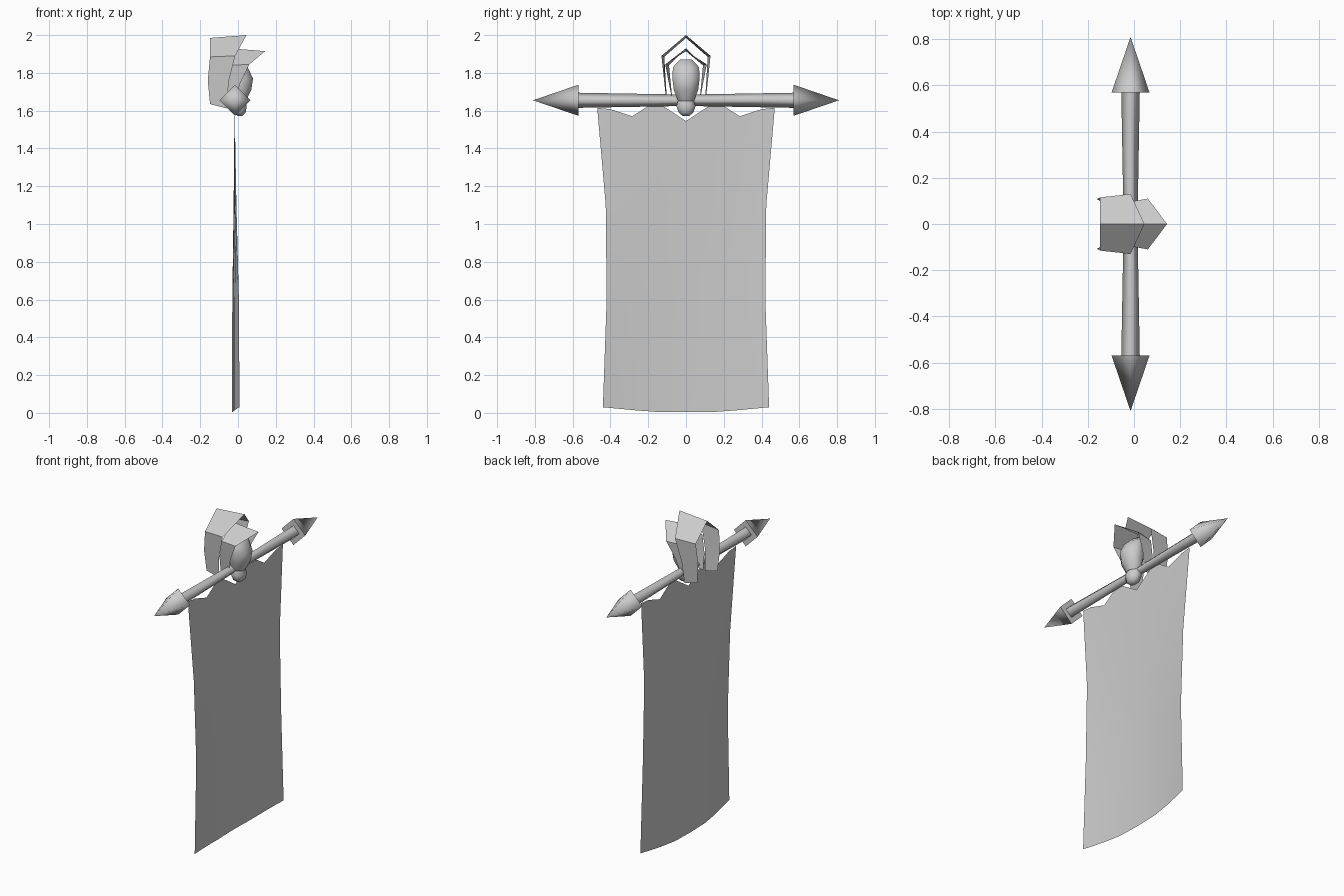
import bpy, bmesh, math

cube = bpy.data.objects.get("Cube")
if cube:
    bpy.data.objects.remove(cube, do_unlink=True)

grey = bpy.data.materials.new("pale_grey")
grey.use_nodes = True
grey.diffuse_color = (0.6, 0.6, 0.6, 1)
grey.node_tree.nodes["Principled BSDF"].inputs["Base Color"].default_value = (0.6, 0.6, 0.6, 1)

AXIS_X, AXIS_Z = -0.015, 1.655


def finish(name, bm, angle=None):
    """Turn a bmesh into a named grey object, optionally smooth shaded."""
    bmesh.ops.recalc_face_normals(bm, faces=bm.faces)
    mesh = bpy.data.meshes.new(name)
    bm.to_mesh(mesh)
    bm.free()
    obj = bpy.data.objects.new(name, mesh)
    bpy.context.collection.objects.link(obj)
    mesh.materials.append(grey)
    if angle:
        bpy.ops.object.select_all(action="DESELECT")
        obj.select_set(True)
        bpy.context.view_layer.objects.active = obj
        bpy.ops.object.shade_smooth_by_angle(angle=math.radians(angle))
    return obj


def skin(bm, rows, closed=False):
    """Bridge rows of equally many points with quads."""
    grid = [[bm.verts.new(p) for p in row] for row in rows]
    for a, b in zip(grid, grid[1:]):
        n = len(a)
        for i in range(n if closed else n - 1):
            j = (i + 1) % n
            bm.faces.new((a[i], a[j], b[j], b[i]))
    return grid


def ring_y(y, r):
    """Diamond cross-section of the pole."""
    return [(AXIS_X + r * math.cos(k * math.pi / 2), y,
             AXIS_Z + r * math.sin(k * math.pi / 2)) for k in range(4)]


# Diamond-section pole, thinner in the middle
bm = bmesh.new()
skin(bm, [ring_y(y, r) for y, r in ((-0.57, 0.04), (0, 0.03), (0.57, 0.04))], True)
finish("pole", bm, 100)

# Pointed finials at both ends
for side, name in ((1, "left_finial"), (-1, "right_finial")):
    bm = bmesh.new()
    base = skin(bm, [ring_y(side * 0.57, 0.082)])[0]
    tip = bm.verts.new((AXIS_X, side * 0.81, AXIS_Z))
    bm.faces.new(base)
    for i in range(4):
        bm.faces.new((base[i], base[(i + 1) % 4], tip))
    finish(name, bm, 100)

# Cloth: scalloped top edge, narrowed waist, bowed lower half
top = [(0, 1.545), (0.16, 1.65), (0.285, 1.57), (0.4, 1.608), (0.47, 1.615)]
top = [(-y, z) for y, z in top[:0:-1]] + top
rows = []
for level, half, bow in ((1.1, 0.425, 0.015), (0.6, 0.42, 0.035), (0.02, 0.44, 0.04)):
    row = []
    for y, z in top:
        t = y / 0.47
        drop = 0.015 * (1 - 2 * max(0, abs(t) - 0.5)) if level < 0.1 else 0
        hem = 0.03 - 0.025 * min(1, (1 - abs(t)) / 0.6) if level < 0.1 else level
        row.append((-0.018 - bow * 0.35 + bow * t * t, t * half, hem))
    rows.append(row)
bm = bmesh.new()
skin(bm, [[(-0.018, y, z) for y, z in top]] + rows)
finish("cloth", bm, 30)


def arch(centre, shoulder, foot):
    """Pointed arch section through a peak, mirrored shoulders and feet."""
    def flip(p):
        return (p[0], -p[1], p[2])
    mid = tuple((a + b) / 2 for a, b in zip(shoulder, foot))
    mid = (mid[0] - 0.012, mid[1], mid[2])
    return [foot, mid, shoulder, centre, flip(shoulder), flip(mid), flip(foot)]


# Two nested pointed hoods, open front and back
hoods = {
    "outer_hood": (arch((-0.148, 0, 1.985), (-0.148, 0.115, 1.885), (-0.148, 0.1, 1.635)),
                   arch((0.045, 0, 2.0), (-0.015, 0.13, 1.89), (-0.06, 0.1, 1.612))),
    "inner_hood": (arch((-0.04, 0, 1.93), (-0.05, 0.09, 1.84), (-0.07, 0.07, 1.63)),
                   arch((0.143, 0, 1.915), (0.06, 0.11, 1.845), (-0.015, 0.07, 1.64))),
}
for name, sections in hoods.items():
    bm = bmesh.new()
    skin(bm, sections)
    finish(name, bm, 35)


def lathe(name, rings, segments):
    """Stack of elliptical rings: height, centre x, x radius, y radius."""
    bm = bmesh.new()
    grid = skin(bm, [[(cx + rx * math.cos(math.tau * (k + 0.5) / segments),
                       ry * math.sin(math.tau * (k + 0.5) / segments), z)
                      for k in range(segments)] for z, cx, rx, ry in rings], True)
    bm.faces.new(grid[0])
    bm.faces.new(grid[-1])
    finish(name, bm, 60)


# Bud inside the hoods and the knob gripping the pole
lathe("bud", [(1.65, 0.0, 0.045, 0.045), (1.71, 0.015, 0.06, 0.07), (1.77, 0.015, 0.07, 0.078),
              (1.83, 0.0, 0.055, 0.075), (1.87, -0.02, 0.03, 0.035)], 8)
lathe("knob", [(1.573, 0.01, 0.014, 0.02), (1.59, 0.008, 0.035, 0.042), (1.625, 0.005, 0.045, 0.055),
               (1.665, 0.003, 0.035, 0.042)], 8)
